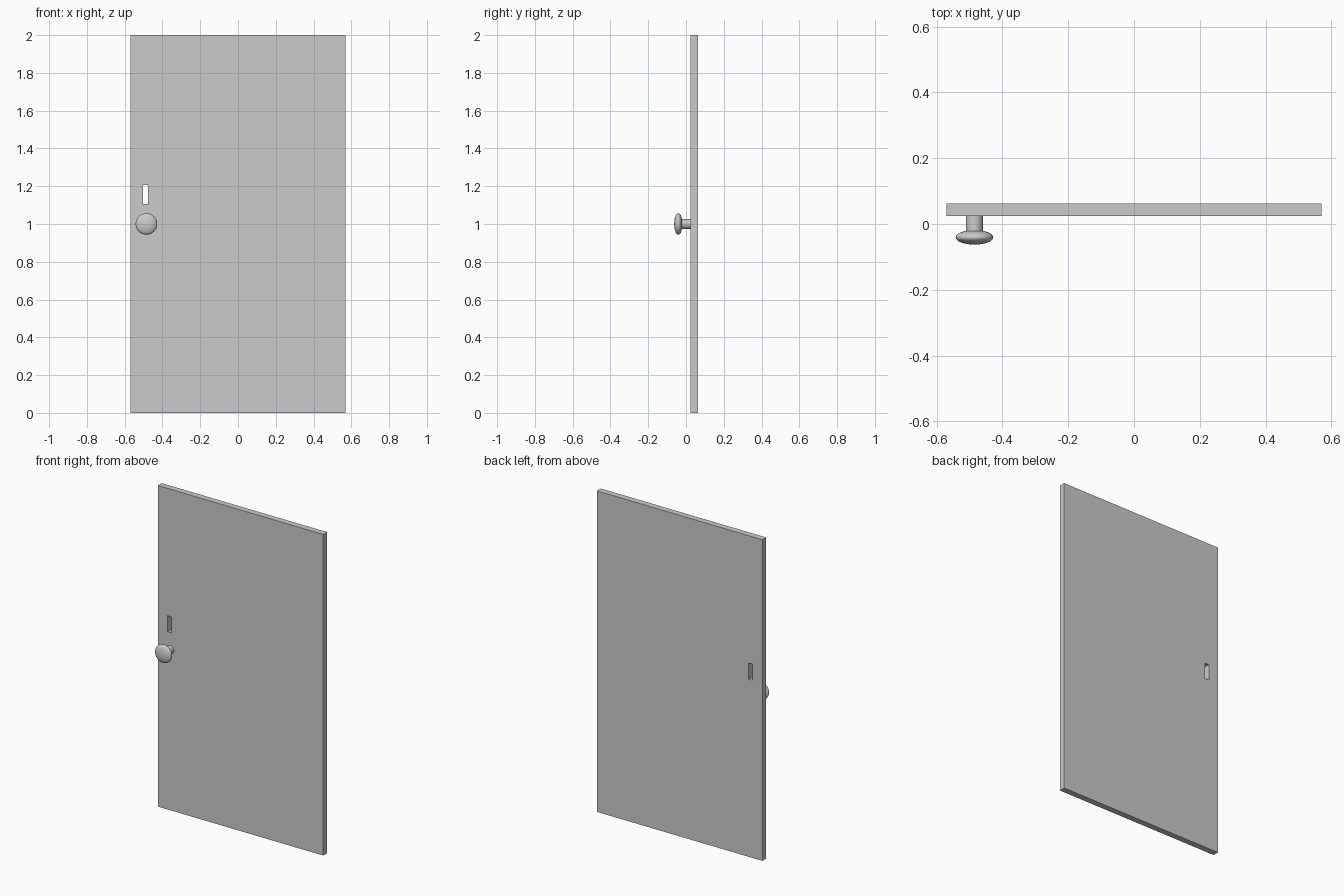
import bpy
from math import radians, sin, cos, pi

if "Cube" in bpy.data.objects:
    bpy.data.objects.remove(bpy.data.objects["Cube"])

FRONT, BACK = 0.0245, 0.0625      # door faces along y
KNOB_X, KNOB_Z = -0.485, 1.0


def box(name, x0, x1, y0, y1, z0, z1):
    bpy.ops.mesh.primitive_cube_add(
        size=1, location=((x0 + x1) / 2, (y0 + y1) / 2, (z0 + z1) / 2))
    ob = bpy.context.object
    ob.name = name
    ob.scale = (x1 - x0, y1 - y0, z1 - z0)
    bpy.ops.object.transform_apply(location=False, rotation=False, scale=True)
    return ob


# Door slab with a slot cut right through above the knob
door = box("door_panel", -0.57, 0.57, FRONT, BACK, 0, 2)
cutter = box("slot_cutter", -0.502, -0.476, FRONT - 0.05, BACK + 0.05, 1.107, 1.207)
cut = door.modifiers.new("slot", 'BOOLEAN')
cut.operation = 'DIFFERENCE'
cut.solver = 'EXACT'
cut.object = cutter
cutter.hide_render = True
bpy.context.view_layer.objects.active = door
bpy.ops.object.modifier_apply(modifier=cut.name)
bpy.data.objects.remove(cutter)

# Knob neck
neck_end = -0.03
bpy.ops.mesh.primitive_cylinder_add(
    vertices=32, radius=0.026, depth=FRONT - neck_end,
    location=(KNOB_X, (FRONT + neck_end) / 2, KNOB_Z), rotation=(radians(90), 0, 0))
neck = bpy.context.object
neck.name = "knob_neck"
bpy.ops.object.shade_smooth_by_angle(angle=radians(40))

# Flattened round knob head
bpy.ops.mesh.primitive_uv_sphere_add(
    segments=32, ring_count=24, radius=1,
    location=(KNOB_X, -0.0405, KNOB_Z), rotation=(radians(90), 0, 0))
head = bpy.context.object
head.name = "knob_head"
head.scale = (0.057, 0.057, 0.022)
bpy.ops.object.transform_apply(location=False, rotation=True, scale=True)
bpy.ops.object.shade_smooth()
